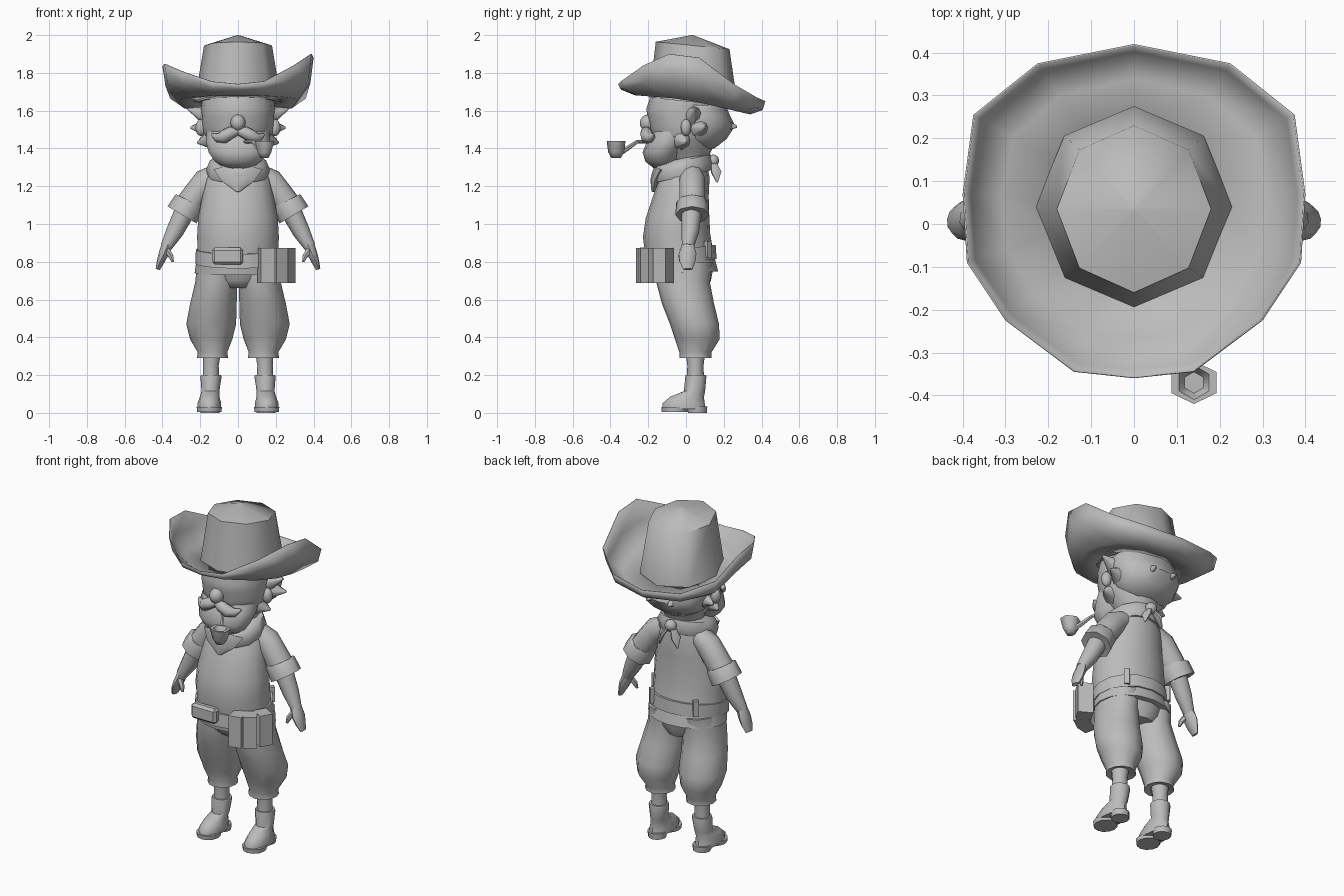
import bpy
import bmesh
import math
from mathutils import Matrix, Vector

default_cube = bpy.data.objects.get("Cube")
if default_cube:
    bpy.data.objects.remove(default_cube, do_unlink=True)

# One plain clay colour for the whole figure
clay = bpy.data.materials.new("clay_grey")
clay.use_nodes = True
clay.diffuse_color = (.5, .5, .5, 1)
clay.node_tree.nodes["Principled BSDF"].inputs["Base Color"].default_value = (.5, .5, .5, 1)


def finish(name, bm, mirror=False, angle=50):
    """Turn a bmesh into a shaded object, optionally mirrored across x."""
    bmesh.ops.recalc_face_normals(bm, faces=bm.faces[:])
    mesh = bpy.data.meshes.new(name)
    bm.to_mesh(mesh)
    bm.free()
    mesh.materials.append(clay)
    mesh.shade_smooth()
    mesh.set_sharp_from_angle(angle=math.radians(angle))
    obj = bpy.data.objects.new(name, mesh)
    bpy.context.collection.objects.link(obj)
    if mirror:
        modifier = obj.modifiers.new("Mirror", 'MIRROR')
        modifier.use_mirror_merge = False
    return obj


def bridge(bm, rings, cap=True):
    """Skin a list of equal vertex rings."""
    count = len(rings[0])
    for low, high in zip(rings, rings[1:]):
        for i in range(count):
            j = (i + 1) % count
            bm.faces.new((low[i], low[j], high[j], high[i]))
    if cap:
        bm.faces.new(rings[0])
        bm.faces.new(rings[-1])


def loft(name, rows, sides=12, slope=0, follow=False, mirror=False, angle=50):
    """Skin elliptical rings (x, y, z, rx, ry): level ones, or ones that follow their path."""
    bm = bmesh.new()
    centres = [Vector(row[:3]) for row in rows]
    rings = []
    for k, row in enumerate(rows):
        across, along = Vector((1, 0, 0)), Vector((0, 1, slope))
        if follow:
            path = (centres[min(k + 1, len(rows) - 1)] - centres[max(k - 1, 0)]).normalized()
            across = path.cross(Vector((0, 0, 1))).normalized()
            along = across.cross(path)
        ring = []
        for i in range(sides):
            turn = math.tau * i / sides + math.pi / 2
            offset = across * row[3] * math.cos(turn) + along * row[-1] * math.sin(turn)
            ring.append(bm.verts.new(centres[k] + offset))
        rings.append(ring)
    bridge(bm, rings)
    return finish(name, bm, mirror, angle)


def ball(name, centre, size, mirror=False):
    bm = bmesh.new()
    matrix = Matrix.Translation(centre) @ Matrix.Diagonal((*size, 1))
    bmesh.ops.create_uvsphere(bm, u_segments=12, v_segments=8, radius=1, matrix=matrix)
    return finish(name, bm, mirror)


def box(name, centre, size, turn=0, bevel=0):
    bm = bmesh.new()
    matrix = Matrix.Translation(centre) @ Matrix.Rotation(math.radians(turn), 4, 'Z')
    bmesh.ops.create_cube(bm, size=1, matrix=matrix @ Matrix.Diagonal((*size, 1)))
    if bevel:
        bmesh.ops.bevel(bm, geom=bm.edges[:], offset=bevel, segments=1, affect='EDGES')
    return finish(name, bm, angle=30)


def hat_brim():
    """Curled brim: a sloping disc whose rim sweeps up at the sides."""
    half = [(0, .42, 1.65), (.225, .375, 1.67), (.375, .255, 1.74), (.4, .07, 1.88),
            (.39, -.09, 1.9), (.3, -.225, 1.84), (.14, -.345, 1.755), (0, -.36, 1.74)]
    # The right side curls a little lower than the left
    other = [(-x, y, z - max(0, z - 1.75) * .35) for x, y, z in half[-2:0:-1]]
    rim = [Vector(p) for p in half + other]
    bm = bmesh.new()
    rings = []
    for spread, lift in ((0, 0), (.55, 0), (.92, .45), (1, 1)):
        ring = []
        for edge in rim:
            ray = Vector((edge.x, edge.y - .04, 0)).normalized()
            root = Vector((0, .04, 0)) + ray * .2
            point = root.lerp(edge, spread)
            base = 1.66 - point.y * (.235 if point.y > 0 else .08)
            point.z = base + (edge.z - base) * lift
            ring.append(bm.verts.new(point))
        rings.append(ring)
    bridge(bm, rings, cap=False)
    brim = finish("hat_brim", bm, angle=75)
    brim.modifiers.new("Thickness", 'SOLIDIFY').thickness = .004


# Hat
hat_brim()
loft("hat_crown", [(0, .04, 1.645, .23, .235), (0, .035, 1.945, .18, .195),
                   (0, .035, 2, .004)], sides=8, slope=-.1, angle=60)

# Head and face
loft("head", [(0, .02, 1.3, .09), (0, .01, 1.38, .12), (0, -.01, 1.44, .175, .17),
              (0, -.01, 1.52, .19, .185), (0, -.02, 1.57, .19, .185),
              (0, -.01, 1.61, .195, .2), (0, .01, 1.67, .19, .2)], sides=16)
loft("hair", [(0, .08, 1.4, .09, .07), (0, .09, 1.45, .175, .125), (0, .095, 1.52, .2, .165),
              (0, .085, 1.57, .21, .15), (0, .08, 1.63, .2, .13)], sides=14)
loft("beard", [(0, -.12, 1.295, .07, .05), (0, -.125, 1.33, .125, .09),
               (0, -.125, 1.38, .16, .105), (0, -.09, 1.44, .175, .115),
               (0, -.07, 1.49, .17, .11)], sides=14)
ball("nose", (0, -.2, 1.535), (.04, .045, .045))
loft("moustache", [(0, -.2, 1.49, .02), (.035, -.21, 1.485, .032), (.075, -.205, 1.462, .036),
                   (.11, -.185, 1.457, .025), (.14, -.17, 1.475, .006)],
     sides=8, follow=True, mirror=True)
ball("ear", (.195, .0, 1.51), (.03, .028, .045), mirror=True)

# Hair tufts at the sides and the back
tufts = [((.15, .04, 1.57), (.265, .05, 1.61)), ((.15, .07, 1.51), (.25, .1, 1.51)),
         ((.14, -.02, 1.45), (.215, 0, 1.43)), ((.06, .14, 1.53), (.07, .27, 1.515))]
for root, tip in tufts:
    loft("hair_tuft", [(*root, .06), (*tip, .006)], sides=8, follow=True, mirror=True)

# Pipe
loft("pipe_stem", [(.03, -.19, 1.435, .008), (.08, -.26, 1.435, .01), (.11, -.31, 1.4, .013),
                   (.14, -.36, 1.37, .016)], sides=6, follow=True)
loft("pipe_bowl", [(.14, -.37, 1.35, .025), (.14, -.37, 1.38, .042), (.14, -.37, 1.44, .06, .05),
                   (.14, -.37, 1.44, .04), (.14, -.37, 1.41, .025)], sides=6, angle=65)

# Neckerchief with its knot behind
loft("neckerchief", [(0, -.02, 1.25, .16, .15), (0, -.02, 1.29, .168, .165),
                     (0, -.02, 1.335, .15, .15), (0, -.01, 1.35, .11)], slope=.22)
loft("neckerchief_point", [(0, -.135, 1.29, .13, .03), (0, -.165, 1.23, .09, .025),
                           (0, -.175, 1.17, .008)], sides=8, follow=True)
ball("neckerchief_knot", (0, .145, 1.335), (.035, .03, .033))
loft("neckerchief_tail", [(.01, .145, 1.33, .015, .01), (.045, .16, 1.275, .032, .012),
                          (.06, .165, 1.22, .004)], sides=6, follow=True, mirror=True)

# Shirt
loft("shirt", [(0, -.015, .74, .23, .185), (0, -.035, .84, .215, .18), (0, -.05, .94, .216, .178),
               (0, -.045, 1.04, .21, .168), (0, -.03, 1.14, .19, .15),
               (0, -.01, 1.24, .17, .135), (0, .01, 1.31, .13, .1)], sides=16, slope=.05)
loft("sleeve", [(.11, .03, 1.26, .06), (.17, .033, 1.225, .07), (.222, .033, 1.155, .071),
                (.275, .033, 1.08, .073)], sides=10, follow=True, mirror=True)
loft("sleeve_cuff", [(.254, .033, 1.12, .08), (.258, .033, 1.112, .085),
                     (.296, .033, 1.048, .089), (.293, .033, 1.053, .06)],
     sides=8, follow=True, mirror=True, angle=46)

# Forearms and hands
loft("forearm", [(.275, .03, 1.08, .056), (.335, .022, .96, .047), (.38, .01, .88, .032)],
     sides=10, follow=True, mirror=True)
loft("hand", [(.375, .01, .89, .033, .03), (.395, .008, .84, .047, .026),
              (.41, .008, .8, .042, .02), (.425, .01, .76, .025, .012)],
     sides=8, follow=True, mirror=True)
loft("thumb", [(.38, -.01, .865, .018), (.355, -.025, .83, .015), (.345, -.03, .8, .007)],
     sides=6, follow=True, mirror=True)

# Belt, buckle, loops and pouches
loft("belt", [(0, -.035, .79, .226, .197), (0, -.035, .865, .223, .192)],
     sides=16, slope=.13)
box("belt_buckle", (-.055, -.232, .83), (.165, .05, .09), bevel=.014)
for side in (-1, 1):
    box("belt_loop", (side * .145, .115, .865), (.03, .025, .09), turn=side * -45)
for x, y, turn in ((.15, -.215, 12), (.21, -.185, 35), (.25, -.12, 60)):
    box("ammo_pouch", (x, y, .78), (.075, .085, .185), turn=turn)

# Baggy trousers
loft("trouser_seat", [(0, 0, .66, .09, .115), (0, -.01, .7, .15, .142),
                      (0, -.01, .8, .2, .16)], sides=14)
loft("trouser_leg", [(.11, -.01, .8, .105, .15), (.115, -.015, .69, .112, .142),
                     (.13, .01, .58, .123, .138), (.142, .045, .47, .132, .13),
                     (.142, .06, .39, .112, .118), (.135, .05, .32, .078, .085),
                     (.135, .05, .29, .083, .085), (.138, .05, .3, .05)], mirror=True)

# Shins and boots
loft("shin", [(.14, .05, .31, .05), (.143, .05, .25, .043), (.143, .05, .18, .045)],
     sides=10, mirror=True)
loft("boot", [(.152, -.01, .02, .062, .115), (.152, -.013, .05, .063, .112),
              (.15, .005, .085, .052, .09), (.146, .045, .115, .047, .056),
              (.143, .052, .19, .056), (.143, .052, .2, .054)], mirror=True)
loft("boot_sole", [(.152, -.06, .005, .064, .068), (.152, -.06, .03, .067, .071)], mirror=True)
loft("boot_heel", [(.148, .06, 0, .05), (.15, .06, .035, .053)], mirror=True)
